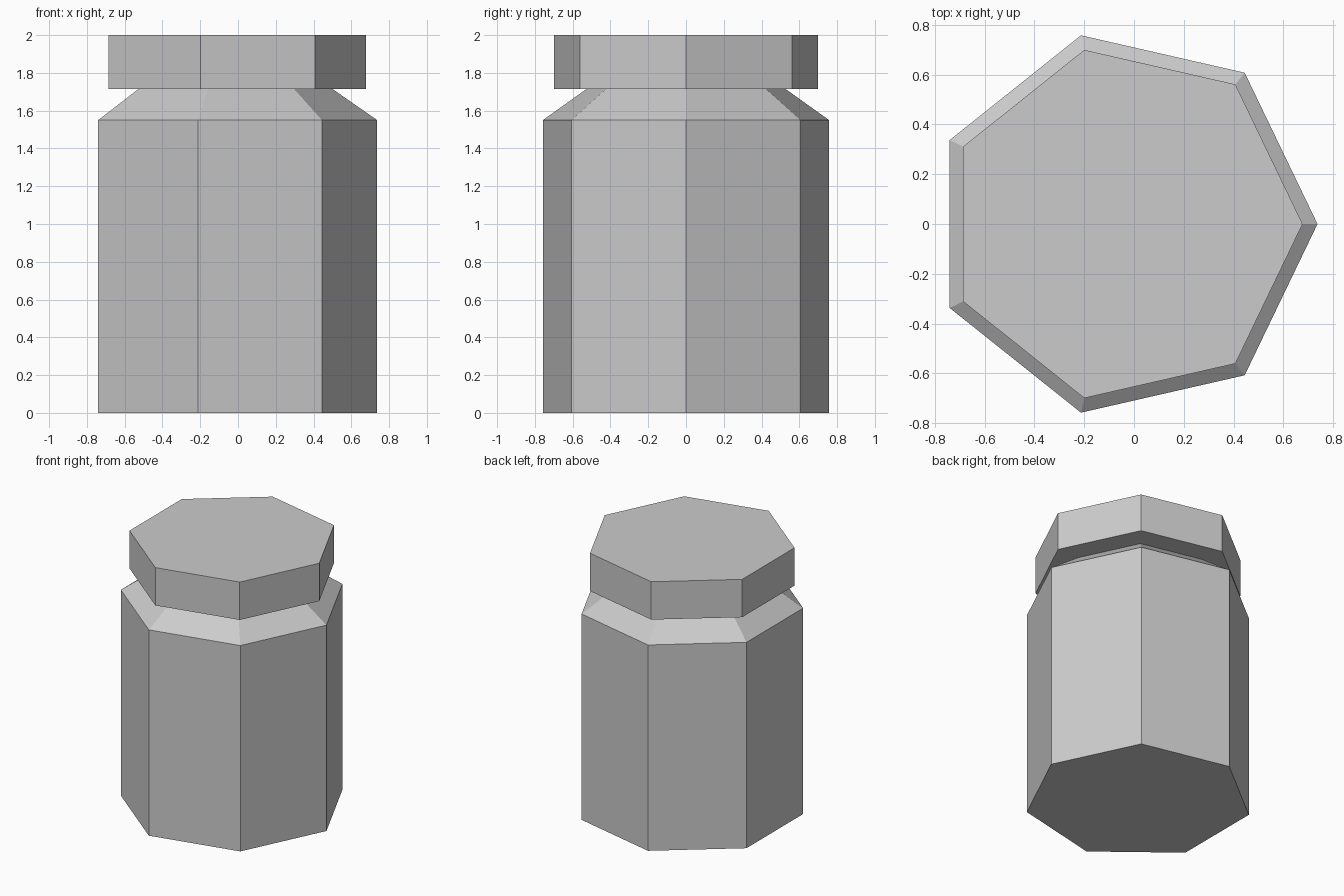
import bpy, bmesh, math

if "Cube" in bpy.data.objects:
    bpy.data.objects.remove(bpy.data.objects["Cube"])

SIDES = 7
CENTRE_X = -0.04


def lathe(name, profile, cap_bottom=False, cap_top=False):
    """Revolve (radius, z) points into a seven-sided flat-shaded shell."""
    bm = bmesh.new()
    rings = []
    for r, z in profile:
        rings.append([bm.verts.new((CENTRE_X + r * math.cos(math.tau * i / SIDES),
                                    r * math.sin(math.tau * i / SIDES), z))
                      for i in range(SIDES)])
    for low, high in zip(rings, rings[1:]):
        for i in range(SIDES):
            j = (i + 1) % SIDES
            bm.faces.new((low[i], low[j], high[j], high[i]))
    if cap_bottom:
        bm.faces.new(rings[0][::-1])
    if cap_top:
        bm.faces.new(rings[-1])
    mesh = bpy.data.meshes.new(name)
    bm.to_mesh(mesh)
    bm.free()
    obj = bpy.data.objects.new(name, mesh)
    bpy.context.collection.objects.link(obj)
    return obj


# Straight body with sloping shoulder
lathe("jar_body", [(0.777, 0), (0.777, 1.55), (0.54, 1.715)], cap_bottom=True)

# Overhanging lid, its underside meeting the shoulder
lathe("lid", [(0.54, 1.715), (0.717, 1.715), (0.717, 2.0)], cap_top=True)
